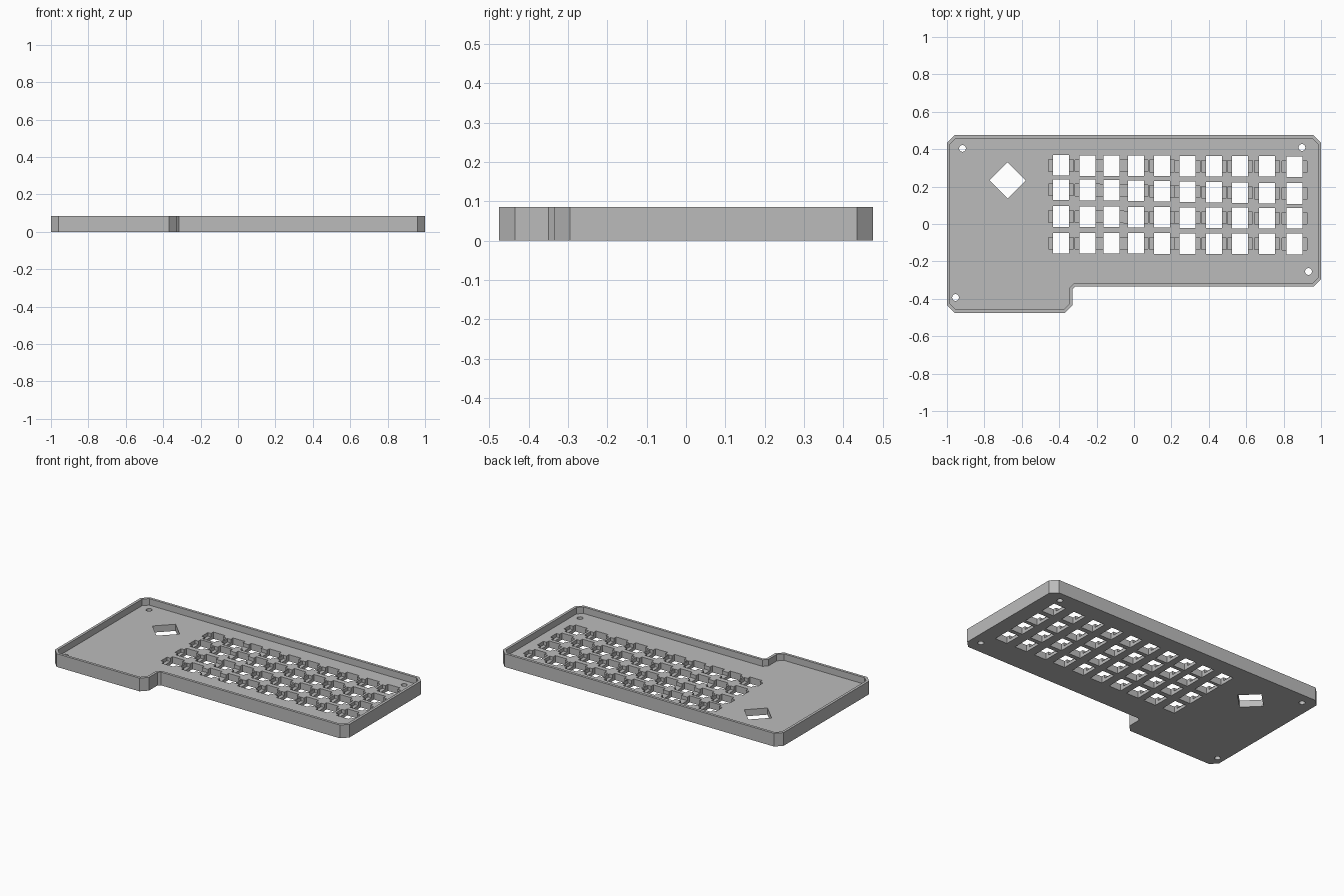
import bpy, bmesh, math
from mathutils import Vector

if "Cube" in bpy.data.objects:
    bpy.data.objects.remove(bpy.data.objects["Cube"])

HEIGHT, FLOOR, NOTCH_Z, WALL = 0.085, 0.043, 0.02, 0.017

grey = bpy.data.materials.new("case grey")
grey.diffuse_color = (0.5, 0.5, 0.5, 1)
grey.use_nodes = True
grey.node_tree.nodes["Principled BSDF"].inputs["Base Color"].default_value = grey.diffuse_color

# case outline, counter-clockwise, with chamfered corners
OUTLINE = [(-0.96, -0.475), (-0.37, -0.475), (-0.33, -0.435), (-0.33, -0.35),
           (-0.315, -0.335), (0.96, -0.335), (1, -0.295), (1, 0.435),
           (0.96, 0.475), (-0.96, 0.475), (-1, 0.435), (-1, -0.435)]


def inset(points, d):
    """Move every edge of a counter-clockwise outline inwards by d."""
    result = []
    for i, p in enumerate(points):
        a, b, c = Vector(points[i - 1]), Vector(p), Vector(points[(i + 1) % len(points)])
        u, v = (b - a).normalized(), (c - b).normalized()
        n1, n2 = Vector((-u.y, u.x)), Vector((-v.y, v.x))
        q = b + (n1 + n2) * d / (1 + n1.dot(n2))
        result.append((q.x, q.y))
    return result


def rect(x, y, hx, hy):
    return [(x - hx, y - hy), (x + hx, y - hy), (x + hx, y + hy), (x - hx, y + hy)]


def ring(x, y, r, n):
    return [(x + r * math.cos(2 * math.pi * i / n), y + r * math.sin(2 * math.pi * i / n))
            for i in range(n)]


def prisms(name, outlines, z0, z1):
    """One object made of upright prisms."""
    bm = bmesh.new()
    for pts in outlines:
        low = [bm.verts.new((x, y, z0)) for x, y in pts]
        high = [bm.verts.new((x, y, z1)) for x, y in pts]
        bm.faces.new(low[::-1])
        bm.faces.new(high)
        for i in range(len(pts)):
            j = (i + 1) % len(pts)
            bm.faces.new((low[i], low[j], high[j], high[i]))
    mesh = bpy.data.meshes.new(name)
    bm.to_mesh(mesh)
    bm.free()
    mesh.materials.append(grey)
    obj = bpy.data.objects.new(name, mesh)
    bpy.context.collection.objects.link(obj)
    return obj


def cut(body, cutter):
    cutter.hide_render = True
    mod = body.modifiers.new(cutter.name, 'BOOLEAN')
    mod.operation, mod.solver, mod.object = 'DIFFERENCE', 'EXACT', cutter
    mod.use_self = True
    bpy.context.view_layer.objects.active = body
    bpy.ops.object.modifier_apply(modifier=mod.name)
    bpy.data.objects.remove(cutter)


# key positions: ten columns, four slightly slanted rows
COLUMNS = [-0.39, -0.249, -0.12, 0.01, 0.15, 0.286, 0.428, 0.567, 0.711, 0.858]
ROWS = [(0.313, 0.307), (0.184, 0.163), (0.04, 0.03), (-0.102, -0.107)]
keys = [(x, a + (b - a) * i / 9) for a, b in ROWS for i, x in enumerate(COLUMNS)]

# tray with a raised rim
case = prisms("keyboard_case", [OUTLINE], 0, HEIGHT)
cut(case, prisms("tray_cutter", [inset(OUTLINE, WALL)], FLOOR, HEIGHT + 0.1))

# shallow side notches, then through holes for the switches
cut(case, prisms("notch_cutter", [rect(x, y, 0.066, 0.031) for x, y in keys], NOTCH_Z, 0.06))
cut(case, prisms("switch_cutter", [rect(x, y, 0.043, 0.055) for x, y in keys], -0.05, 0.06))

# diamond opening and screw holes
screws = [(-0.917, 0.404), (0.898, 0.409), (0.933, -0.254), (-0.954, -0.393)]
openings = [ring(-0.676, 0.233, 0.097, 4)] + [ring(x, y, 0.018, 24) for x, y in screws]
cut(case, prisms("opening_cutter", openings, -0.05, 0.06))
